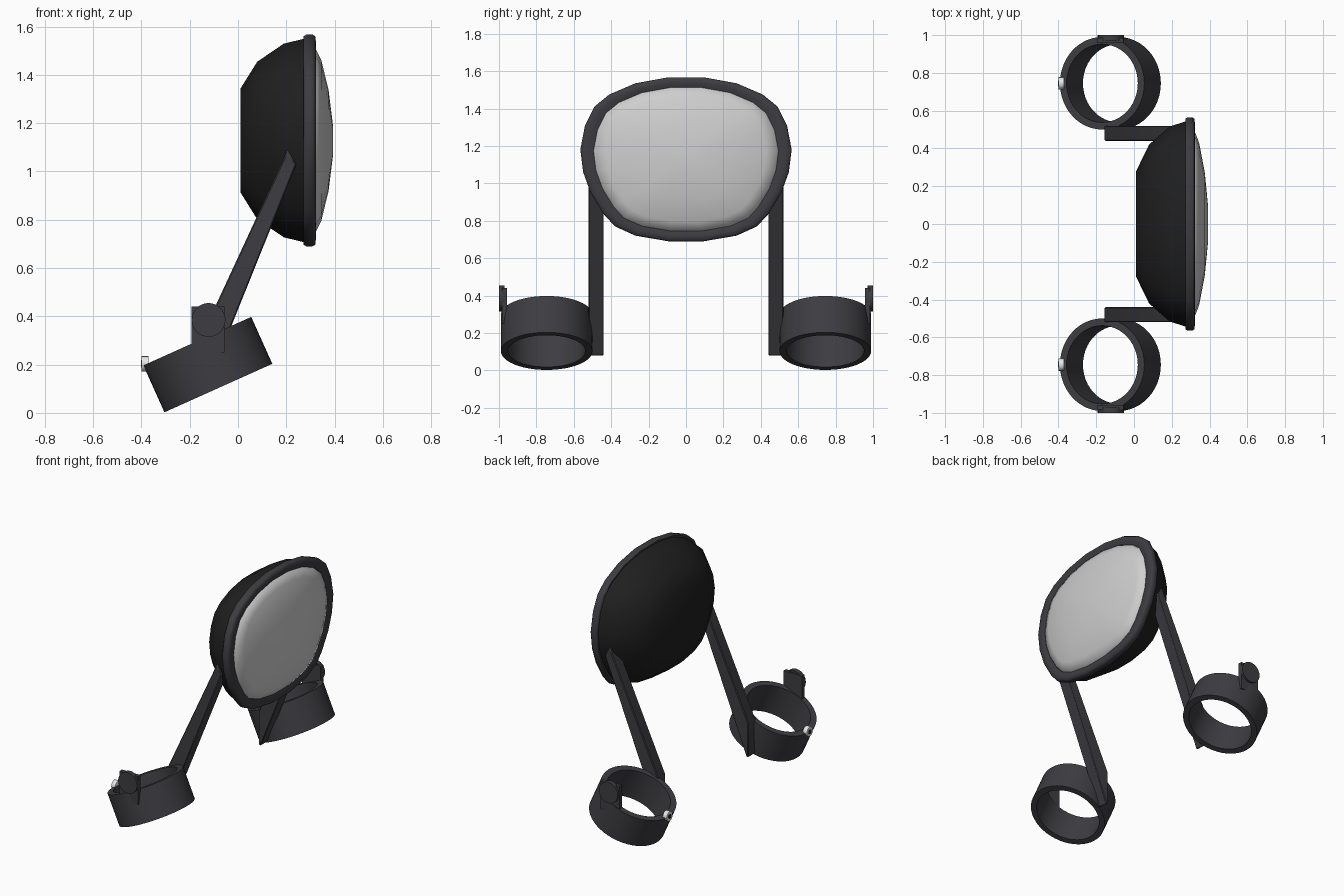
import bpy, bmesh, math
from mathutils import Matrix, Vector

cube = bpy.data.objects.get("Cube")
if cube:
    bpy.data.objects.remove(cube, do_unlink=True)


def material(name, r, g, b):
    m = bpy.data.materials.new(name)
    m.use_nodes = True
    m.diffuse_color = (r, g, b, 1)
    m.node_tree.nodes["Principled BSDF"].inputs["Base Color"].default_value = (r, g, b, 1)
    return m


dark = material("dark grey plastic", 0.047, 0.045, 0.052)
black = material("black housing", 0.014, 0.014, 0.014)
glass = material("mirror grey", 0.62, 0.62, 0.62)
white = material("pale metal", 0.8, 0.8, 0.8)


def finish(bm, name, mat, angle=35):
    bmesh.ops.recalc_face_normals(bm, faces=bm.faces)
    mesh = bpy.data.meshes.new(name)
    bm.to_mesh(mesh)
    bm.free()
    mesh.materials.append(mat)
    obj = bpy.data.objects.new(name, mesh)
    bpy.context.collection.objects.link(obj)
    bpy.ops.object.select_all(action='DESELECT')
    obj.select_set(True)
    bpy.context.view_layer.objects.active = obj
    bpy.ops.object.shade_smooth_by_angle(angle=math.radians(angle))
    return obj


# Rounded outline of the mirror head: (y, z), mirrored across y
HEAD_Z = 1.128
half = [(.094, 1.567), (.27, 1.535), (.41, 1.475), (.49, 1.41), (.54, 1.31), (.565, 1.18),
        (.55, 1.06), (.51, .95), (.44, .835), (.38, .77), (.27, .72), (.094, .69)]
outline = half + [(-y, z) for y, z in reversed(half)]


def loft(name, sections, mat, closed=False, angle=35):
    """Sweep the head outline through (x, scale) sections."""
    bm = bmesh.new()
    rings = [[bm.verts.new((x, y * s, HEAD_Z + (z - HEAD_Z) * s)) for y, z in outline]
             for x, s in sections]
    pairs = list(zip(rings, rings[1:]))
    if closed:
        pairs.append((rings[-1], rings[0]))
    n = len(outline)
    for a, b in pairs:
        for i in range(n):
            j = (i + 1) % n
            bm.faces.new((a[i], a[j], b[j], b[i]))
    if not closed:
        bm.faces.new(rings[0])
        bm.faces.new(rings[-1])
    return finish(bm, name, mat, angle)


loft("mirror_housing", [(.01, .49), (.08, .745), (.19, .915), (.29, .97)], black, angle=60)
loft("mirror_glass", [(.29, .885), (.322, .865), (.345, .76), (.375, .48), (.393, .15)], glass, angle=60)
loft("mirror_rim", [(.272, .985), (.283, 1), (.309, 1), (.32, .985),
                    (.323, .93), (.314, .875), (.28, .875)], dark, closed=True, angle=60)


def cylinder(name, centre, radius, depth, rotation, mat, sides=32):
    bm = bmesh.new()
    bmesh.ops.create_cone(bm, cap_ends=True, segments=sides, radius1=radius, radius2=radius,
                          depth=depth, matrix=Matrix.Translation(centre) @ rotation)
    return finish(bm, name, mat)


def box(name, low, high, mat):
    bm = bmesh.new()
    low, high = Vector(low), Vector(high)
    size = Matrix.Diagonal((*(high - low), 1))
    bmesh.ops.create_cube(bm, size=1, matrix=Matrix.Translation((low + high) / 2) @ size)
    return finish(bm, name, mat)


def clamp_ring(name, centre, outer, inner, height, tilt, sides=48):
    """Open tube with a rectangular wall section."""
    bm = bmesh.new()
    wall = [(outer, -height / 2), (outer, height / 2), (inner, height / 2), (inner, -height / 2)]
    verts = [bm.verts.new((r, 0, z)) for r, z in wall]
    edges = [bm.edges.new((verts[i], verts[(i + 1) % 4])) for i in range(4)]
    bmesh.ops.spin(bm, geom=verts + edges, cent=(0, 0, 0), axis=(0, 0, 1),
                   angle=math.tau, steps=sides, use_duplicate=False)
    bmesh.ops.remove_doubles(bm, verts=bm.verts, dist=1e-4)
    bm.transform(Matrix.Translation(centre) @ Matrix.Rotation(tilt, 4, 'Y'))
    return finish(bm, name, dark)


def arm(name, y):
    """Tapered bar cut from a side profile, with softened edges."""
    profile = [(-.155, .08), (-.14, .08), (.242, 1.03), (.203, 1.092), (.188, 1.05), (-.155, .31)]
    bm = bmesh.new()
    face = bm.faces.new([bm.verts.new((x, y - .04, z)) for x, z in profile])
    side = bmesh.ops.extrude_face_region(bm, geom=[face])["geom"]
    bmesh.ops.translate(bm, vec=(0, .08, 0),
                        verts=[v for v in side if isinstance(v, bmesh.types.BMVert)])
    obj = finish(bm, name, dark)
    bevel = obj.modifiers.new("soft edges", 'BEVEL')
    bevel.width = .005
    bevel.segments = 1
    return obj


along_x = Matrix.Rotation(math.pi / 2, 4, 'Y')
along_y = Matrix.Rotation(math.pi / 2, 4, 'X')

for side, s in (("left", 1), ("right", -1)):
    ring_y = .745 * s
    arm(side + "_arm", .48 * s)
    clamp_ring(side + "_clamp_ring", (-.125, ring_y, .2), .245, .207, .213, math.radians(-24.2))
    # Tightening knob on its tab, at the outer side of the ring
    box(side + "_knob_tab", (-.193, min(.957 * s, .985 * s), .25),
        (-.055, max(.957 * s, .985 * s), .44), dark)
    cylinder(side + "_knob", (-.122, .985 * s, .385), .07, .03, along_y, dark)
    # Clamp bolt with a dark socket
    cylinder(side + "_bolt", (-.385, ring_y, .203), .032, .03, along_x, white, 16)
    cylinder(side + "_bolt_socket", (-.4, ring_y, .203), .016, .004, along_x, black, 12)
